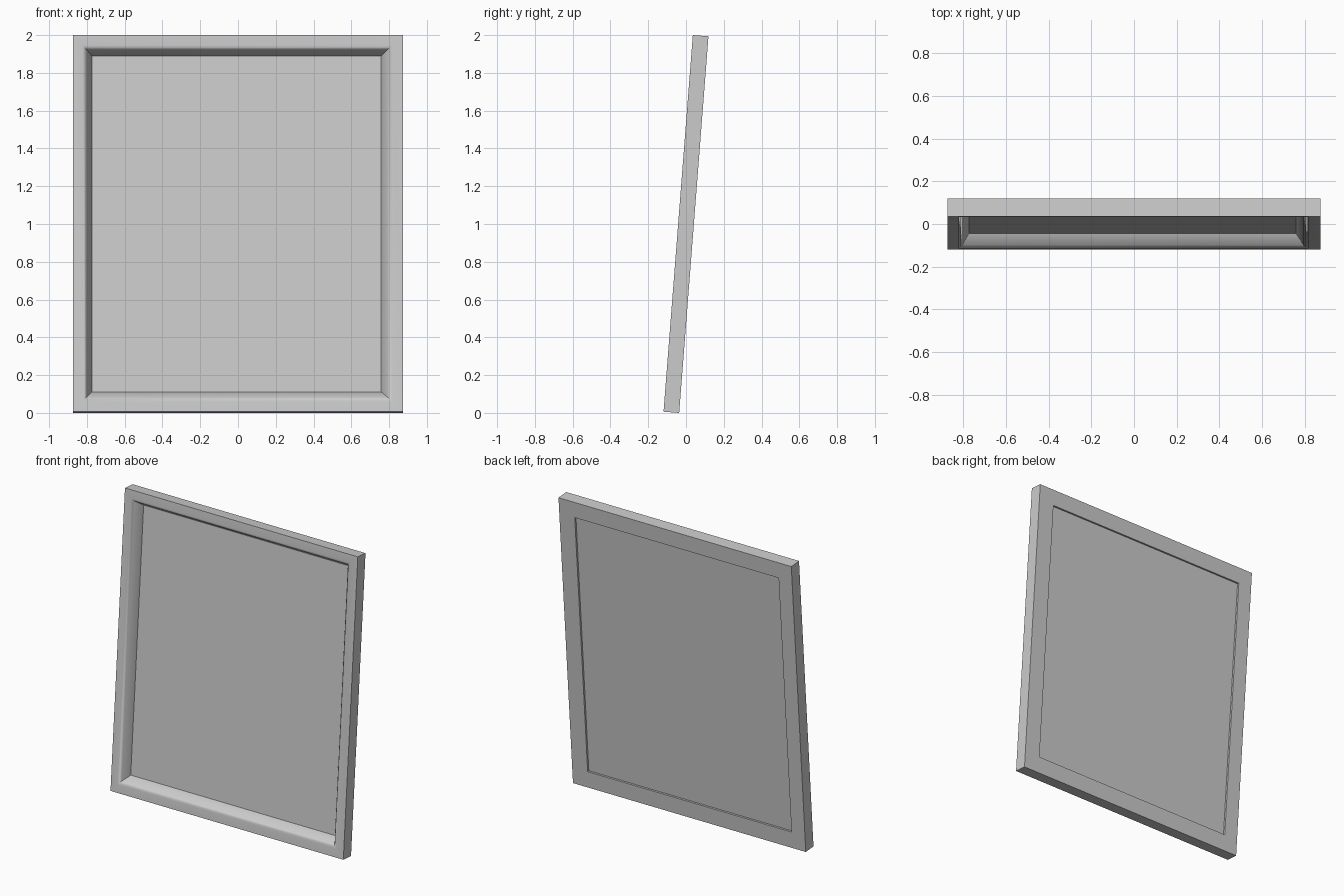
import bpy, bmesh, math

if "Cube" in bpy.data.objects:
    bpy.data.objects.remove(bpy.data.objects["Cube"])

W, H, D = 1.746, 2.0, 0.083          # outer size and depth
TILT = math.radians(-4.45)           # leans back
INSETS = (0.101, 0.116, 0.112, 0.108)  # bar widths: left, right, bottom, top


def rect(bm, f, depth):
    """Rectangle inset by fraction f of the bar widths, depth from the front."""
    l, r, b, t = (f * i for i in INSETS)
    y = depth - D / 2
    x0, x1, z0, z1 = -W / 2 + l, W / 2 - r, -H / 2 + b, H / 2 - t
    return [bm.verts.new(c) for c in
            ((x0, y, z0), (x1, y, z0), (x1, y, z1), (x0, y, z1))]


def sweep(name, profile, closed):
    """Mitred sweep of a (fraction, depth) profile around the rectangle."""
    bm = bmesh.new()
    loops = [rect(bm, f, d) for f, d in profile]
    pairs = list(zip(loops, loops[1:]))
    if closed:
        pairs.append((loops[-1], loops[0]))
    else:
        bm.faces.new(loops[0])
        bm.faces.new(loops[-1])
    for a, b in pairs:
        for i in range(4):
            j = (i + 1) % 4
            bm.faces.new((a[i], a[j], b[j], b[i]))
    bmesh.ops.recalc_face_normals(bm, faces=bm.faces)
    me = bpy.data.meshes.new(name)
    bm.to_mesh(me)
    bm.free()
    ob = bpy.data.objects.new(name, me)
    bpy.context.collection.objects.link(ob)
    ob.location.z = 1
    ob.rotation_euler.x = TILT
    return ob


# Frame: flat front, softened lip, slope down to the panel, straight rear rebate
frame = sweep("frame", [(0, 0), (0.5, 0), (0.6, 0.004), (0.68, 0.014),
                        (1, 0.068), (1, D), (0, D)], True)
bpy.context.view_layer.objects.active = frame
frame.select_set(True)
bpy.ops.object.shade_smooth_by_angle(angle=math.radians(50))

# Thin panel seated in the frame
sweep("panel", [(0.97, 0.066), (0.97, 0.07)], False)
